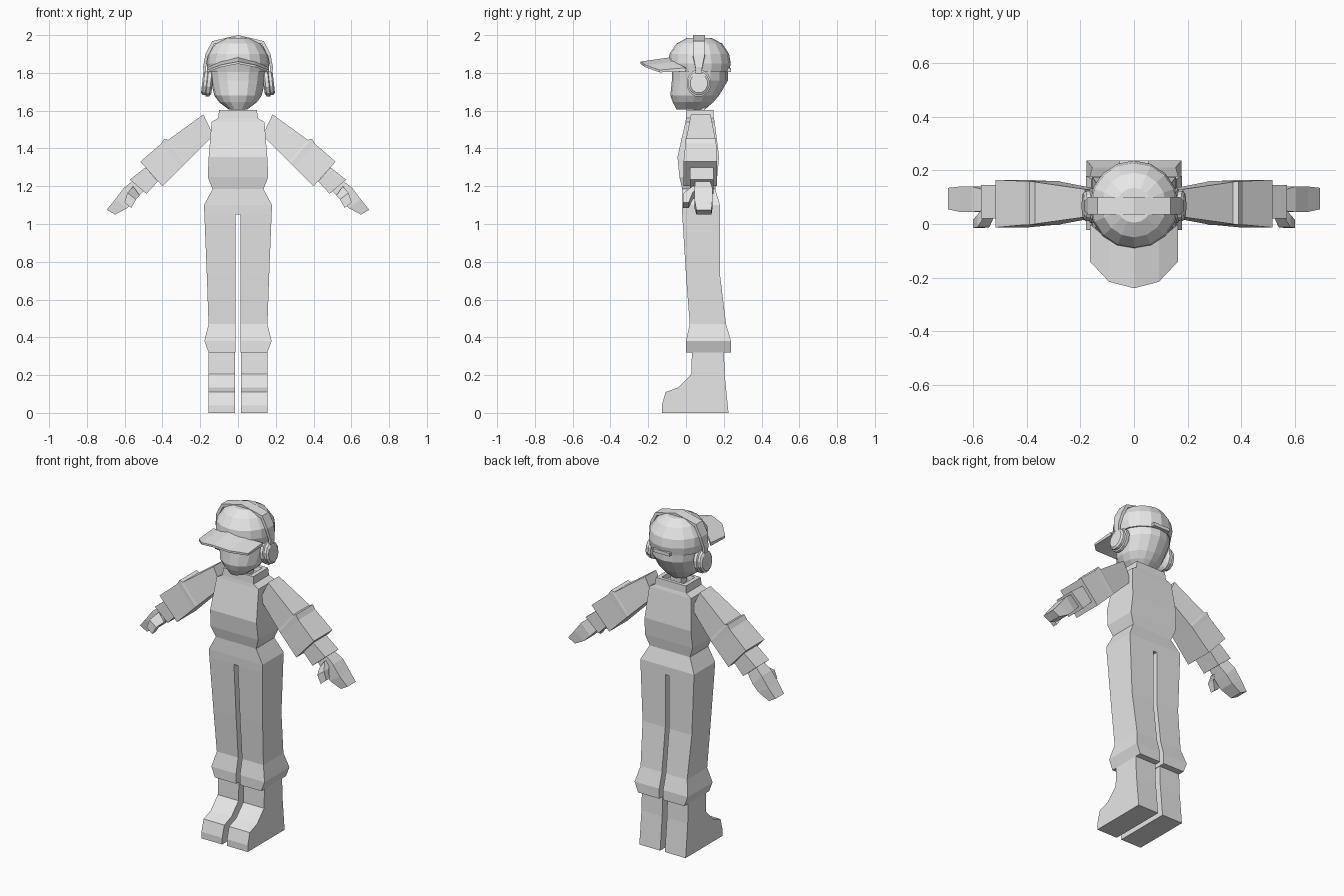
import bpy, bmesh, math

cube = bpy.data.objects.get("Cube")
if cube:
    bpy.data.objects.remove(cube)

grey = bpy.data.materials.new("plain_grey")
grey.use_nodes = True
colour = (0.8, 0.8, 0.8, 1)
grey.diffuse_color = colour
grey.node_tree.nodes["Principled BSDF"].inputs["Base Color"].default_value = colour


def loft(name, rings):
    """Skin a list of equal-length point rings and cap both ends."""
    bm = bmesh.new()
    loops = [[bm.verts.new(p) for p in ring] for ring in rings]
    for a, b in zip(loops, loops[1:]):
        for i in range(len(a)):
            j = (i + 1) % len(a)
            bm.faces.new((a[i], a[j], b[j], b[i]))
    bm.faces.new(loops[0])
    bm.faces.new(loops[-1])
    bmesh.ops.recalc_face_normals(bm, faces=bm.faces)
    mesh = bpy.data.meshes.new(name)
    bm.to_mesh(mesh)
    bm.free()
    mesh.materials.append(grey)
    obj = bpy.data.objects.new(name, mesh)
    bpy.context.collection.objects.link(obj)
    return obj


def box_ring(x0, x1, y0, y1, z):
    return [(x0, y0, z), (x1, y0, z), (x1, y1, z), (x0, y1, z)]


def slab_ring(xt, zt, xb, zb, y0, y1):
    """Upright cross-section from a top point to a bottom point."""
    return [(xt, y0, zt), (xt, y1, zt), (xb, y1, zb), (xb, y0, zb)]


def oval_ring(z, rx, y0, y1, n=16):
    mid, ry = (y0 + y1) / 2, (y1 - y0) / 2
    angles = [2 * math.pi * i / n - math.pi / 2 for i in range(n)]
    return [(rx * math.cos(a), mid + ry * math.sin(a), z) for a in angles]


def disc_ring(x, radius, y=0.068, z=1.745, n=12):
    angles = [2 * math.pi * (i + 0.5) / n for i in range(n)]
    # the cups lean inwards at the top
    return [(x - 0.12 * radius * math.sin(a), y + radius * math.cos(a),
             z + 1.1 * radius * math.sin(a)) for a in angles]


def pair(name, rings):
    """Build a part on the left and its mirror image on the right."""
    loft("left_" + name, rings)
    loft("right_" + name, [[(-x, y, z) for x, y, z in r] for r in rings])


# Torso with hollow collar
torso = [(.135, -.02, .155, 1.185), (.16, -.035, .165, 1.25),
         (.155, -.045, .175, 1.355), (.14, -.003, .152, 1.54),
         (.105, 0, .147, 1.56), (.1, .003, .145, 1.603),
         (.075, .02, .125, 1.603), (.07, .025, .12, 1.575)]
loft("torso", [box_ring(-w, w, a, b, z) for w, a, b, z in torso])
loft("neck", [box_ring(-.035, .035, .04, .1, z) for z in (1.56, 1.66)])

# Hips and trouser legs
hips = [(.135, -.02, .155, 1.185), (.18, -.022, .18, 1.1), (.178, -.02, .18, 1.05)]
loft("hips", [box_ring(-w, w, a, b, z) for w, a, b, z in hips])
leg = [(.178, -.02, .18, 1.05), (.165, 0, .18, .73), (.156, .02, .212, .47),
       (.178, 0, .238, .38), (.155, 0, .238, .32)]
pair("trouser_leg", [box_ring(.013, w, a, b, z) for w, a, b, z in leg])

# Boots, a side profile pulled across
boot = [(.225, 0), (-.128, 0), (-.128, .04), (-.108, .11), (-.04, .135),
        (.028, .205), (.032, .34), (.2, .34), (.205, .2)]
pair("boot", [[(x, y, z) for y, z in boot] for x in (.016, .155)])

# Sleeves with an elbow fold, cuffs and hands
sleeve = [(.183, 1.58, .13, 1.468, .026, .13), (.37, 1.445, .27, 1.33, 0, .157),
          (.39, 1.452, .28, 1.32, -.003, .16), (.407, 1.425, .295, 1.305, -.003, .16),
          (.517, 1.33, .4, 1.2, -.013, .165)]
pair("sleeve", [slab_ring(*r) for r in sleeve])
cuff = [(.49, 1.3, .425, 1.225, .02, .145), (.572, 1.235, .485, 1.16, .02, .145)]
pair("cuff", [slab_ring(*r) for r in cuff])
hand = [(.55, 1.235, .5, 1.175, .05, .125), (.605, 1.19, .545, 1.125, .045, .14),
        (.65, 1.13, .585, 1.085, .045, .14), (.695, 1.075, .65, 1.05, .055, .135)]
pair("hand", [slab_ring(*r) for r in hand])
thumb = [(.555, 1.2, .52, 1.15, .035, .07), (.585, 1.165, .54, 1.13, -.012, .035),
         (.602, 1.115, .565, 1.085, -.015, .015)]
pair("thumb", [slab_ring(*r) for r in thumb])

# Head
head = [(1.607, .05, -.05, .1), (1.645, .1, -.07, .145), (1.68, .125, -.083, .175),
        (1.76, .145, -.075, .222), (1.85, .155, -.075, .222)]
loft("head", [oval_ring(*r) for r in head])

# Cap crown, rear strap and curved bill
crown = [(1.805, .158, -.08, .228), (1.85, .166, -.093, .237), (1.9, .16, -.088, .228),
         (1.955, .12, -.05, .192), (1.985, .065, .005, .135)]
loft("cap_crown", [oval_ring(*r) for r in crown])
loft("cap_strap", [box_ring(-.055, .055, .2, .238, z) for z in (1.805, 1.825)])
bill = []
for x, front, top, back in [(-.165, -.14, 1.815, 0), (-.093, -.216, 1.842, -.06),
                            (0, -.24, 1.86, -.085), (.093, -.216, 1.842, -.06),
                            (.165, -.14, 1.815, 0)]:
    rise = .022 - .06 * abs(x)
    bill.append([(x, front, top), (x, back, top + rise),
                 (x, back, top + rise - .02), (x, front, top - .012)])
loft("cap_bill", bill)

# Headphones: band over the cap, padded cups
half = [(.18, 1.76, .015), (.185, 1.83, .018), (.172, 1.9, .032), (.137, 1.968, .032)]
path = half + [(0, 2, .032)] + [(-x, z, w) for x, z, w in reversed(half)]
band = []
for x, z, w in path:
    band.append(slab_ring(x, z, x * .92, 1.75 + (z - 1.75) * .93, .068 - w, .068 + w))
loft("headphone_band", band)
cup = [(.135, .05), (.145, .066), (.163, .066), (.167, .058), (.182, .058), (.19, .047)]
pair("ear_cup", [disc_ring(x, r) for x, r in cup])
